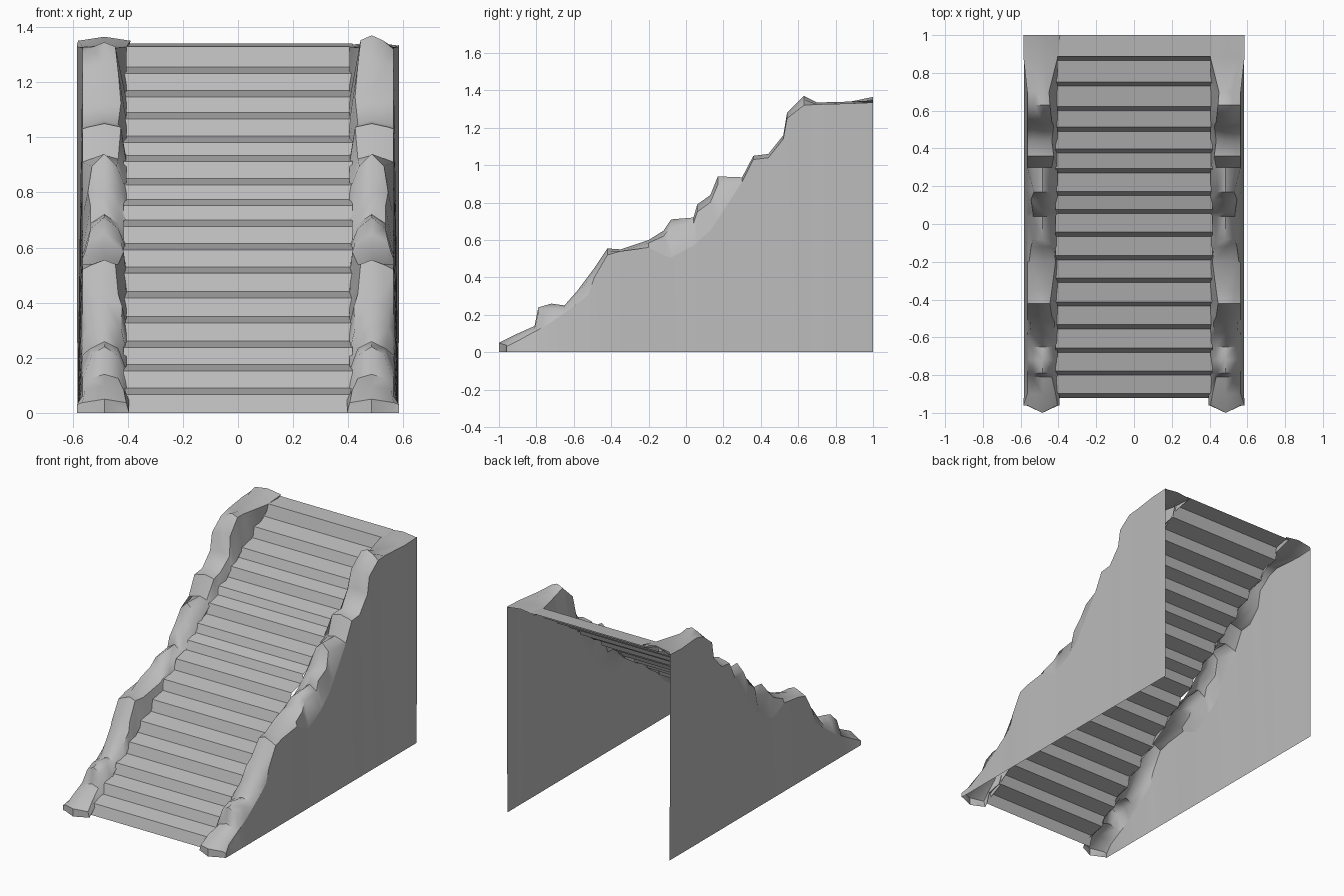
import bpy
import bmesh
import math

cube = bpy.data.objects.get("Cube")
if cube:
    bpy.data.objects.remove(cube, do_unlink=True)

# One plain stone colour
stone = bpy.data.materials.new("grey stone")
stone.use_nodes = True
colour = (0.5, 0.5, 0.5, 1)
stone.diffuse_color = colour
stone.node_tree.nodes["Principled BSDF"].inputs["Base Color"].default_value = colour


def sheet(name, rows, smooth_angle=None):
    """Skin a grid of points, given as rows of equal length, as an open sheet."""
    bm = bmesh.new()
    grid = [[bm.verts.new(point) for point in row] for row in rows]
    for low, high in zip(grid, grid[1:]):
        for a, b, c, d in zip(low, low[1:], high[1:], high):
            bm.faces.new((a, b, c, d))
    if bm.faces:
        bmesh.ops.remove_doubles(bm, verts=bm.verts, dist=0.0005)
    bm.normal_update()
    # Turn the sheet so that most of its area looks up and outward
    if sum(f.normal.z * f.calc_area() for f in bm.faces) < 0:
        bmesh.ops.reverse_faces(bm, faces=bm.faces)
    mesh = bpy.data.meshes.new(name)
    bm.to_mesh(mesh)
    bm.free()
    mesh.materials.append(stone)
    obj = bpy.data.objects.new(name, mesh)
    bpy.context.collection.objects.link(obj)
    if smooth_angle:
        bpy.ops.object.select_all(action="DESELECT")
        bpy.context.view_layer.objects.active = obj
        obj.select_set(True)
        bpy.ops.object.shade_smooth_by_angle(angle=math.radians(smooth_angle))
    return obj


# Staircase: leaning risers and slightly rising treads
riser_y = [-.92, -.8, -.68, -.555, -.435, -.31, -.19, -.065,
           .055, .15, .27, .375, .49, .6, .73, .865, 1]
riser_z = [0, .09, .175, .26, .35, .44, .53, .615,
           .7, .775, .85, .935, 1.005, 1.09, 1.17, 1.255, 1.34]
LEAN, TREAD_RISE = .023, .023
profile = []
for i in range(len(riser_y) - 1):
    rise = TREAD_RISE if i < len(riser_y) - 2 else .01
    profile += [(riser_y[i], riser_z[i]), (riser_y[i] + LEAN, riser_z[i + 1] - rise)]
profile.append((riser_y[-1], riser_z[-1]))
sheet("stair_steps", [[(-.415, y, z), (.415, y, z)] for y, z in profile])


def stair_height(y):
    """Height of the stair profile at a given depth."""
    if y <= profile[0][0]:
        return 0
    for (ya, za), (yb, zb) in zip(profile, profile[1:]):
        if y <= yb:
            return za + (zb - za) * (y - ya) / (yb - ya)
    return profile[-1][1]


# Rocky banks: depth, crest height, outer edge height, half width of the crest
bank = [
    (-1, 0, 0, .085), (-1, .05, .03, .08), (-.9, .1, .06, .07),
    (-.81, .14, .11, .05), (-.79, .24, .12, .045), (-.72, .26, .16, .05),
    (-.65, .25, .21, .05), (-.58, .33, .26, .06), (-.52, .41, .31, .065),
    (-.49, .45, .4, .05), (-.42, .555, .52, .04), (-.35, .55, .54, .05),
    (-.2, .6, .56, .07), (-.12, .65, .52, .06), (-.08, .71, .505, .05),
    (.04, .72, .57, .05), (.06, .79, .59, .05), (.13, .84, .65, .06),
    (.17, .94, .71, .045), (.3, .935, .91, .05), (.36, 1.05, 1.03, .06),
    (.44, 1.06, 1.04, .05), (.52, 1.16, 1.14, .06), (.54, 1.28, 1.25, .05),
    (.63, 1.37, 1.32, .04), (.7, 1.335, 1.325, .035), (.88, 1.34, 1.33, .08),
    (1, 1.345, 1.335, .095),
]
CREST_X = .485


def build_bank(side, name):
    rock, wall = [], []
    for i, (y, crest, outer, half) in enumerate(bank):
        # The right bank is a little lower at its summit and higher at the back
        if side < 0 and .5 < y < .65:
            crest, outer = crest - .025, outer - .015
        if side < 0 and y == 1:
            crest += .02
        nose = .04 if y == -1 else 0
        shoulder = crest - .15 * (crest - outer) - (.01 if crest else 0)
        inner = min(stair_height(y + nose), shoulder) - (.01 if crest else 0)
        edge_x = .585 if i < 2 or y > .8 else .565
        section = [
            (.395 if y < -.85 else .405, nose, max(inner, 0)),
            (CREST_X - half, nose, shoulder),
            (CREST_X, 0, crest),
            (CREST_X + half, nose, shoulder),
            (edge_x, nose, outer),
        ]
        rock.append([(side * x, y + dy, z) for x, dy, z in section])
        if i:
            x, y_edge, z = rock[-1][-1]
            wall.append([(x, y_edge, z), (side * .583, y_edge, 0)])
    sheet(name + "_rock_bank", rock, 45)
    # Upright outer wall below the rocks
    sheet(name + "_side_wall", wall, 45)


build_bank(1, "left")
build_bank(-1, "right")
